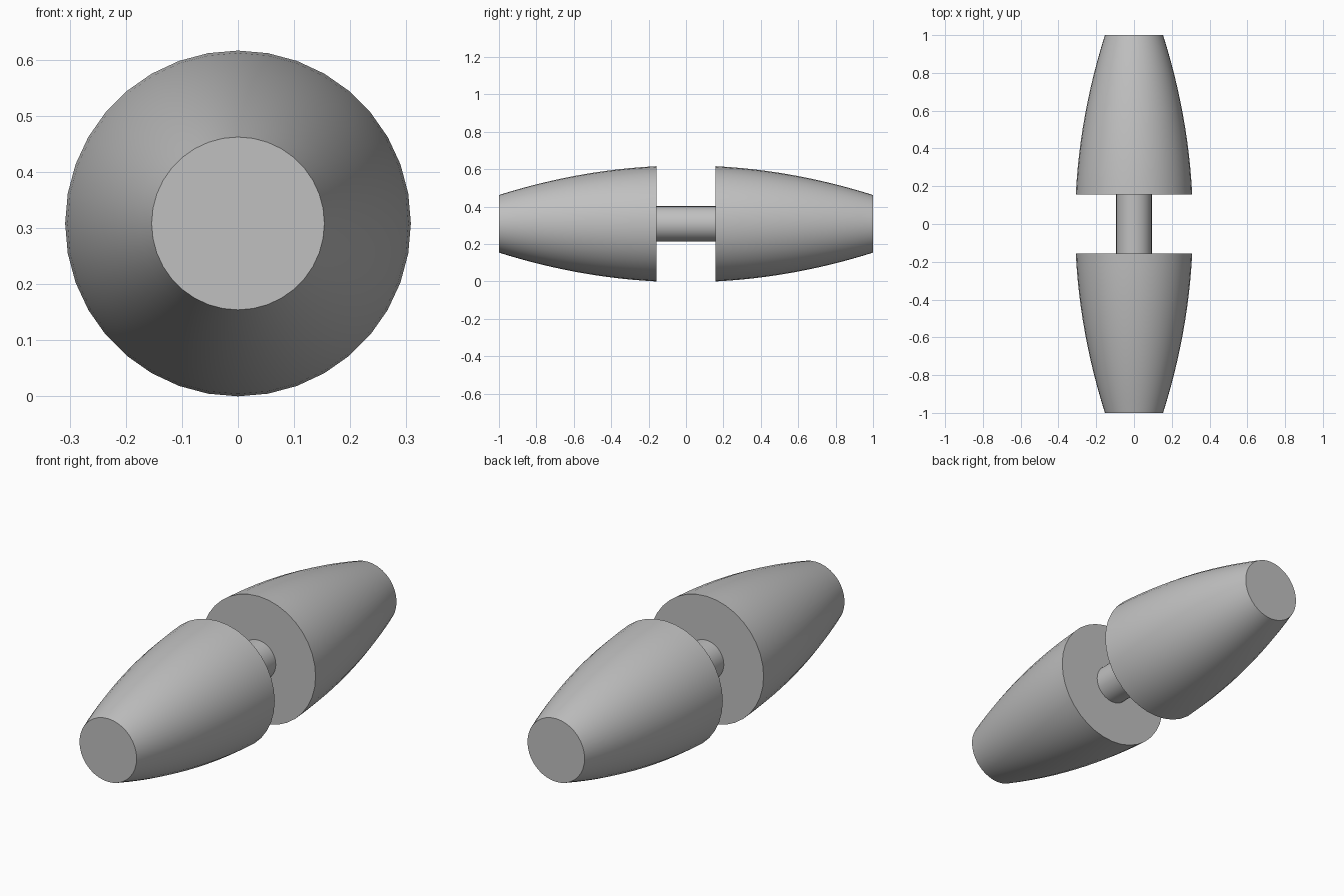
import bpy
import bmesh
import math
from mathutils import Matrix, Vector

cube = bpy.data.objects.get("Cube")
if cube:
    bpy.data.objects.remove(cube, do_unlink=True)

SIDES = 36
AXIS_Z = 0.308      # height of the shared centre line
GAP = 0.157         # half distance between the two bodies

grey = bpy.data.materials.new("plain_grey")
grey.use_nodes = True
grey.diffuse_color = (0.53, 0.53, 0.53, 1)
grey.node_tree.nodes["Principled BSDF"].inputs["Base Color"].default_value = (0.53, 0.53, 0.53, 1)


def lathe(name, profile):
    """Revolve (radius, y) points around the lengthwise axis and cap both ends."""
    bm = bmesh.new()
    rings = []
    for radius, y in profile:
        ring = []
        for i in range(SIDES):
            a = math.tau * i / SIDES
            ring.append(bm.verts.new((radius * math.cos(a), y, AXIS_Z + radius * math.sin(a))))
        rings.append(ring)
    for r0, r1 in zip(rings, rings[1:]):
        for i in range(SIDES):
            j = (i + 1) % SIDES
            bm.faces.new((r0[i], r0[j], r1[j], r1[i]))
    bm.faces.new(rings[0])
    bm.faces.new(rings[-1])
    bmesh.ops.recalc_face_normals(bm, faces=bm.faces)
    mesh = bpy.data.meshes.new(name)
    bm.to_mesh(mesh)
    bm.free()
    mesh.materials.append(grey)
    obj = bpy.data.objects.new(name, mesh)
    bpy.context.collection.objects.link(obj)
    bpy.ops.object.select_all(action='DESELECT')
    obj.select_set(True)
    bpy.context.view_layer.objects.active = obj
    bpy.ops.object.shade_smooth_by_angle(angle=math.radians(30))
    return obj


# Tapered bodies: gently bowed from the wide inner end to the narrow outer end
STEPS = 12
ys = [GAP + (1 - GAP) * i / STEPS for i in range(STEPS + 1)]
for name, side in (("front_body", -1), ("back_body", 1)):
    lathe(name, [(0.312 - 0.158 * y * y, side * y) for y in ys])

# Thin rod joining the bodies
lathe("joining_rod", [(0.094, -GAP), (0.094, GAP)])
